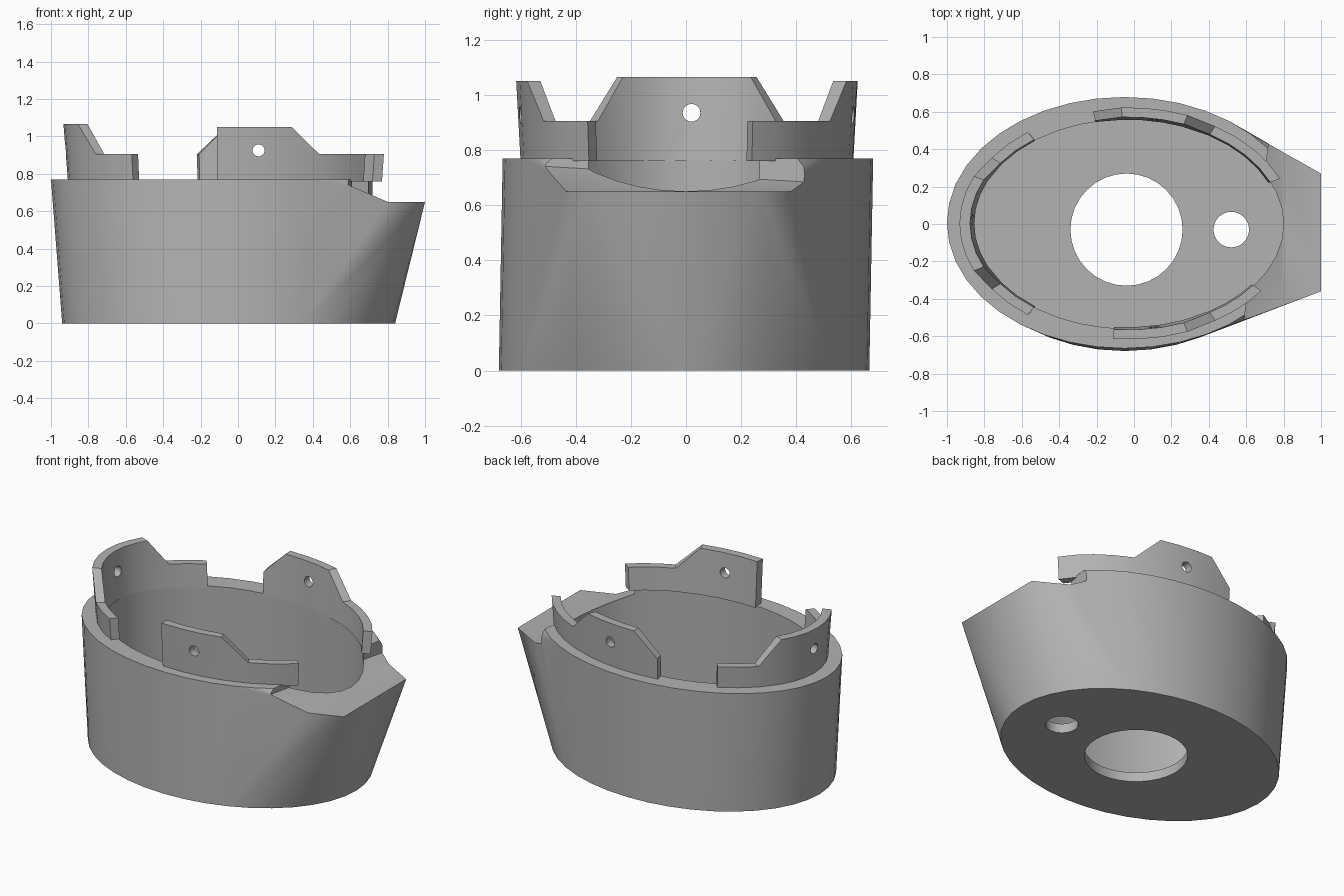
import bpy, bmesh, math
from mathutils import Matrix, Vector

cube = bpy.data.objects.get("Cube")
if cube:
    bpy.data.objects.remove(cube)

grey = bpy.data.materials.new("plain_grey")
grey.use_nodes = True
colour = (0.45, 0.45, 0.45, 1)
grey.diffuse_color = colour
grey.node_tree.nodes["Principled BSDF"].inputs["Base Color"].default_value = colour

RIM = 0.77


def make(name, bm):
    bmesh.ops.recalc_face_normals(bm, faces=bm.faces)
    mesh = bpy.data.meshes.new(name)
    bm.to_mesh(mesh)
    bm.free()
    mesh.materials.append(grey)
    obj = bpy.data.objects.new(name, mesh)
    bpy.context.collection.objects.link(obj)
    return obj


def hull(name, points):
    bm = bmesh.new()
    for p in points:
        bm.verts.new(p)
    res = bmesh.ops.convex_hull(bm, input=bm.verts)
    spare = {g for g in res["geom_interior"] + res["geom_unused"]
             if isinstance(g, bmesh.types.BMVert)}
    bmesh.ops.delete(bm, geom=list(spare), context="VERTS")
    bmesh.ops.dissolve_limit(bm, angle_limit=0.002, verts=bm.verts, edges=bm.edges)
    return make(name, bm)


def ellipse(cx, cy, a, b, z, n=40):
    return [Vector((cx + a * math.cos(math.tau * i / n),
                    cy + b * math.sin(math.tau * i / n), z)) for i in range(n)]


def cylinder(name, centre, radius, depth, axis="Z"):
    turn = {"X": Matrix.Rotation(math.pi / 2, 4, "Y"),
            "Y": Matrix.Rotation(math.pi / 2, 4, "X"), "Z": Matrix()}[axis]
    bm = bmesh.new()
    bmesh.ops.create_cone(bm, cap_ends=True, segments=32, radius1=radius,
                          radius2=radius, depth=depth,
                          matrix=Matrix.Translation(centre) @ turn)
    return make(name, bm)


def cut(obj, cutter):
    mod = obj.modifiers.new("cut", "BOOLEAN")
    mod.operation, mod.solver, mod.object = "DIFFERENCE", "EXACT", cutter
    bpy.context.view_layer.update()
    graph = bpy.context.evaluated_depsgraph_get()
    mesh = bpy.data.meshes.new_from_object(obj.evaluated_get(graph))
    obj.modifiers.clear()
    obj.data = mesh
    bpy.data.objects.remove(cutter)


# Flared oval shell drawn out to a spout lip
rim = [p for p in ellipse(-0.05, 0.007, 0.95, 0.672, RIM)
       if p.x < (0.72 if p.y > 0 else 0.60)]
corners = [Vector(c) for c in ((0.60, -0.48, RIM), (0.72, 0.39, RIM),
                               (1.0, 0.27, 0.65), (1.0, -0.36, 0.65))]
shell = hull("shell", ellipse(-0.05, -0.007, 0.89, 0.672, 0) + rim + corners)

# Spout notch with a sloping shoulder
notch = [(0.8, y, 0.65) for y in (-0.41, 0.33)]
notch += [(0.8, y, 0.65) for y in (-1, 1)]
notch += [(1.2, y, z) for y in (-1, 1) for z in (0.65, 1.0)]
for y in (-1, 1):
    x = 0.66 + 0.14 * y
    notch += [(x, y, RIM), (x, y, 1.0)]
cut(shell, hull("notch_cutter", notch))

# Hollow inside and the two floor holes
cut(shell, hull("cavity_cutter", ellipse(-0.03, 0, 0.83, 0.56, 0.06)
                + ellipse(-0.03, 0, 0.83, 0.56, 1.2)))
cut(shell, cylinder("main_hole_cutter", (-0.04, -0.03, 0), 0.30, 0.4))
cut(shell, cylinder("small_hole_cutter", (0.52, -0.03, 0), 0.095, 0.4))


# Curved tab: a wall on the rim, its top following (angle, height) points
def tab(name, profile):
    stations = []
    for (a0, h0), (a1, h1) in zip(profile, profile[1:]):
        steps = max(1, round(abs(a1 - a0) / 8))
        stations += [(a0 + (a1 - a0) * i / steps, h0 + (h1 - h0) * i / steps)
                     for i in range(steps)]
    stations.append(profile[-1])
    bm = bmesh.new()
    rings = []
    for angle, height in stations:
        c, s = math.cos(math.radians(angle)), math.sin(math.radians(angle))
        ring = []
        for a, b, z in ((0.82, 0.555, RIM - 0.01), (0.875, 0.605, RIM - 0.01),
                        (0.875, 0.605, height), (0.82, 0.555, height)):
            k = 1 + 0.09 * (z - RIM)
            ring.append(bm.verts.new((-0.035 + a * k * c, 0.003 + b * k * s, z)))
        rings.append(ring)
    for r, q in zip(rings, rings[1:]):
        for i in range(4):
            j = (i + 1) % 4
            bm.faces.new((r[i], r[j], q[j], q[i]))
    bm.faces.new(rings[0])
    bm.faces.new(rings[-1])
    return make(name, bm)


LOW, HIGH = 0.905, 1.05
end_tab = tab("end_tab", [(127, LOW), (145, LOW), (156, 1.065),
                          (204, 1.065), (215, LOW), (233, LOW)])
front_tab = tab("front_tab", [(-95, HIGH), (-69, HIGH), (-58, LOW), (-36, LOW)])
back_tab = tab("back_tab", [(102, LOW), (92, HIGH), (69, HIGH), (58, LOW), (23, LOW)])

# Screw holes through the tabs
cut(end_tab, cylinder("end_hole_cutter", (-0.9, 0.02, 0.935), 0.032, 0.4, "X"))
cut(front_tab, cylinder("front_hole_cutter", (0.11, -0.6, 0.925), 0.032, 0.4, "Y"))
cut(back_tab, cylinder("back_hole_cutter", (0.11, 0.6, 0.925), 0.032, 0.4, "Y"))

# Smooth curved walls, crisp edges
bpy.ops.object.select_all(action="DESELECT")
for obj in (shell, end_tab, front_tab, back_tab):
    obj.select_set(True)
bpy.context.view_layer.objects.active = shell
bpy.ops.object.shade_smooth_by_angle(angle=math.radians(30))
